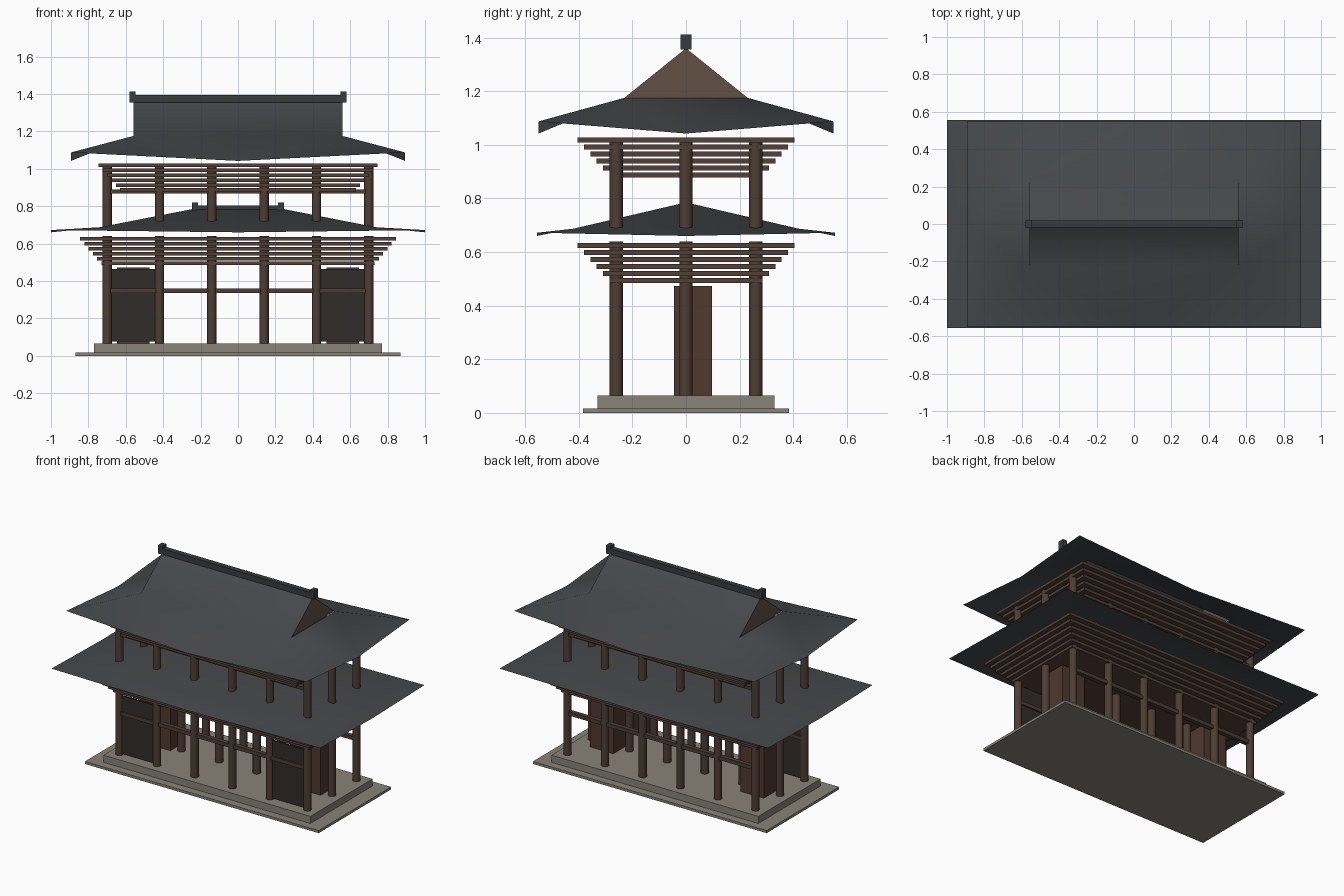
import bpy, bmesh, math

if "Cube" in bpy.data.objects:
    bpy.data.objects.remove(bpy.data.objects["Cube"])

def material(name, rgb):
    m = bpy.data.materials.new(name)
    m.diffuse_color = (*rgb, 1)
    m.use_nodes = True
    m.node_tree.nodes["Principled BSDF"].inputs["Base Color"].default_value = m.diffuse_color
    return m

WOOD = material("dark_wood", (.075, .048, .033))
BRACKET = material("bracket_wood", (.085, .052, .038))
RED = material("brown_board", (.08, .04, .028))
PANEL = material("dark_panel", (.03, .025, .022))
GABLE = material("gable_wood", (.12, .08, .055))
STONE = material("stone", (.25, .23, .19))
TILE = material("roof_tile", (.06, .065, .07))
RIDGE = material("ridge_tile", (.04, .044, .048))

def finish(name, bm, mat, smooth=False):
    me = bpy.data.meshes.new(name)
    bm.to_mesh(me)
    bm.free()
    me.materials.append(mat)
    ob = bpy.data.objects.new(name, me)
    bpy.context.collection.objects.link(ob)
    if smooth:
        bpy.ops.object.select_all(action='DESELECT')
        ob.select_set(True)
        bpy.context.view_layer.objects.active = ob
        bpy.ops.object.shade_smooth_by_angle(angle=math.radians(35))
    return ob

def box(name, mat, x0, x1, y0, y1, z0, z1):
    bm = bmesh.new()
    bmesh.ops.create_cube(bm, size=1)
    for v in bm.verts:
        v.co = ((x0, x1)[v.co.x > 0], (y0, y1)[v.co.y > 0], (z0, z1)[v.co.z > 0])
    return finish(name, bm, mat)

def column(name, x, y, z0, z1, r=.025):
    bm = bmesh.new()
    bmesh.ops.create_cone(bm, cap_ends=True, segments=12, radius1=r, radius2=r, depth=z1 - z0)
    bmesh.ops.translate(bm, vec=(x, y, (z0 + z1) / 2), verts=bm.verts)
    finish(name, bm, WOOD, True)

def roof(name, eave, corner_z, mid_z, ring, ridge):
    """Thin tiled roof: drooping eaves, skirt up to a ring, then up to the ridge."""
    bm = bmesh.new()
    signs = [(-1, -1), (1, -1), (1, 1), (-1, 1)]
    mids = [(0, -1), (1, 0), (0, 1), (-1, 0)]
    c = [bm.verts.new((sx * eave[0], sy * eave[1], corner_z)) for sx, sy in signs]
    m = [bm.verts.new((sx * eave[0], sy * eave[1], mid_z)) for sx, sy in mids]
    r = [bm.verts.new((sx * ring[0], sy * ring[1], ring[2])) for sx, sy in signs]
    a, b = (bm.verts.new((s * ridge[0], 0, ridge[1])) for s in (-1, 1))
    for i in range(4):
        j = (i + 1) % 4
        for tri in ((c[i], m[i], r[i]), (m[i], r[j], r[i]), (m[i], c[j], r[j])):
            bm.faces.new(tri)
    bm.faces.new((r[0], r[1], b, a))
    bm.faces.new((r[2], r[3], a, b))
    if ridge[0] < ring[0]:          # hipped ends; otherwise gables close them
        bm.faces.new((r[1], r[2], b))
        bm.faces.new((r[3], r[0], a))
    finish(name, bm, TILE, True)

def ridge_beam(name, half, z0, z1, cap_z, cap_x):
    box(name, RIDGE, -half, half, -.018, .018, z0, z1)
    for s in (-1, 1):
        box(name + "_cap", RIDGE, s * cap_x - .016, s * cap_x + .016, -.021, .021, z0, cap_z)

# stone platform
box("lower_step", STONE, -.87, .87, -.385, .385, 0, .017)
box("platform", STONE, -.77, .77, -.33, .33, .017, .065)

# columns of both storeys
for y in (-.26, 0, .26):
    for x in (-.70, -.42, -.14, .14, .42, .70):
        column("lower_column", x, y, .065, .64)
        column("upper_column", x, y, .67, 1.01)

# tie beams along front and back
for y in (-.26, .26):
    box("lower_tie_beam", WOOD, -.70, .70, y - .015, y + .015, .335, .36)
    box("upper_tie_beam", WOOD, -.71, .71, y - .015, y + .015, .867, .89)

# stepped eave brackets
for name, x, z in (("lower_bracket", .845, .615), ("upper_bracket", .745, 1.008)):
    for i in range(6):
        hx, hy, z0 = x - .023 * i, .405 - .024 * i, z - .0262 * i
        box(name, BRACKET, -hx, hx, -hy, hy, z0, z0 + .019)

# front screens and the brown blocks behind them
for s in (-1, 1):
    x = s * .56
    box("front_screen", PANEL, x - .125, x + .125, -.266, -.254, .075, .465)
    box("alcove_block", RED, x - .0875, x + .0875, -.045, .097, .065, .473)

# lower hipped roof
roof("lower_roof", (1.0, .555), .672, .66, (.74, .42, .687), (.24, .785))
ridge_beam("lower_ridge", .24, .78, .803, .82, .23)

# upper hip-and-gable roof
roof("upper_roof", (.893, .55), 1.087, 1.042, (.56, .23, 1.175), (.56, 1.36))
ridge_beam("upper_ridge", .575, 1.355, 1.393, 1.412, .564)
for s in (-1, 1):
    bm = bmesh.new()
    tri = [bm.verts.new((s * .558, s * y, z)) for y, z in ((-.23, 1.175), (.23, 1.175), (0, 1.36))]
    bm.faces.new(tri)
    finish("gable", bm, GABLE)
